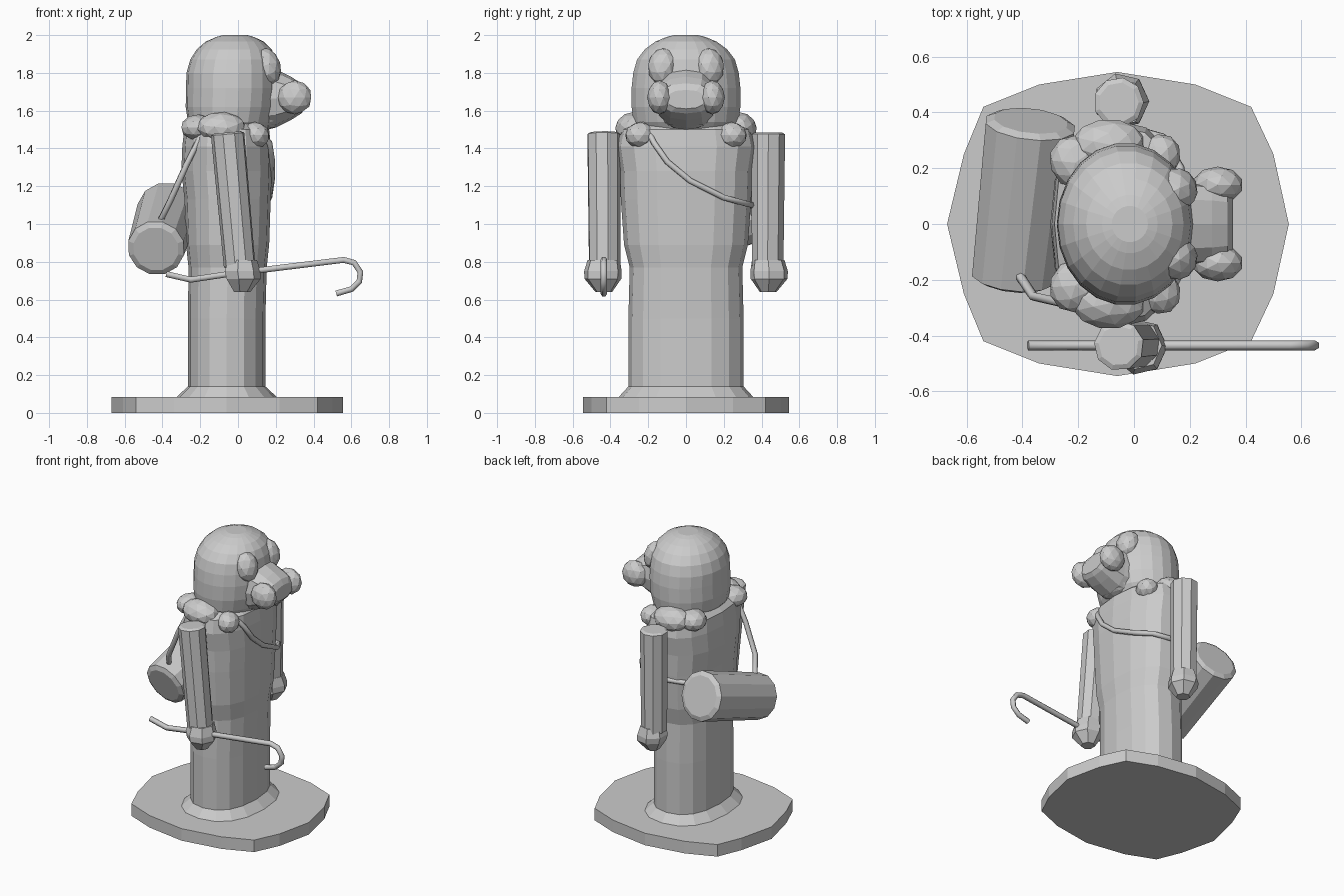
import bpy, bmesh, math
from mathutils import Vector, Matrix

if "Cube" in bpy.data.objects:
    bpy.data.objects.remove(bpy.data.objects["Cube"])


def finish(name, bm):
    bmesh.ops.recalc_face_normals(bm, faces=bm.faces)
    me = bpy.data.meshes.new(name)
    bm.to_mesh(me)
    bm.free()
    ob = bpy.data.objects.new(name, me)
    bpy.context.collection.objects.link(ob)
    return ob


def loft(name, rings, n=16, power=2.0, mat=Matrix.Identity(4), phase=0.0):
    """Stack of (super)elliptic rings given as (z, cx, rx, cy, ry)."""
    bm = bmesh.new()
    loops = []
    for z, cx, rx, cy, ry in rings:
        loop = []
        for i in range(n):
            a = 2 * math.pi * (i + phase) / n
            c, s = math.cos(a), math.sin(a)
            x = math.copysign(abs(c) ** (2 / power), c)
            y = math.copysign(abs(s) ** (2 / power), s)
            loop.append(bm.verts.new(mat @ Vector((cx + rx * x, cy + ry * y, z))))
        loops.append(loop)
    for a, b in zip(loops, loops[1:]):
        for i in range(n):
            j = (i + 1) % n
            bm.faces.new((a[i], a[j], b[j], b[i]))
    bm.faces.new(loops[0][::-1])
    bm.faces.new(loops[-1])
    return finish(name, bm)


def rod(name, p, q, r0, r1, n, chamfer):
    """Tapered, chamfered cylinder between two points."""
    p, q = Vector(p), Vector(q)
    d = q - p
    m = Matrix.Translation(p) @ d.to_track_quat('Z', 'Y').to_matrix().to_4x4()
    h, c = d.length, chamfer
    radii = [(0, r0 - c), (c * .5, r0), (h - c * .5, r1), (h, r1 - c)]
    return loft(name, [(z, 0, r, 0, r) for z, r in radii], n, 2, m, 0.5)


def blob(name, loc, scale, rot=(0, 0, 0), sub=2):
    bpy.ops.mesh.primitive_ico_sphere_add(subdivisions=sub, location=loc, rotation=rot)
    ob = bpy.context.object
    ob.name = name
    ob.scale = scale
    return ob


def tube(name, pts, r):
    cu = bpy.data.curves.new(name, 'CURVE')
    cu.dimensions = '3D'
    cu.bevel_depth = r
    cu.bevel_resolution = 1
    cu.use_fill_caps = True
    sp = cu.splines.new('POLY')
    sp.points.add(len(pts) - 1)
    for pt, co in zip(sp.points, pts):
        pt.co = (*co, 1)
    ob = bpy.data.objects.new(name, cu)
    bpy.context.collection.objects.link(ob)
    bpy.ops.object.select_all(action='DESELECT')
    ob.select_set(True)
    bpy.context.view_layer.objects.active = ob
    bpy.ops.object.convert(target='MESH')


# Round stand
half = [(.555, 0), (.50, .25), (.42, .42), (.22, .50), (-.06, .545),
        (-.34, .50), (-.54, .42), (-.61, .25), (-.67, 0)]
outline = half + [(x, -y) for x, y in half[-2:0:-1]]
bm = bmesh.new()
lower = [bm.verts.new((x, y, 0)) for x, y in outline]
f = bm.faces.new(lower)
ext = bmesh.ops.extrude_face_region(bm, geom=[f], use_keep_orig=True)
bmesh.ops.translate(bm, vec=(0, 0, .085),
                    verts=[v for v in ext['geom'] if isinstance(v, bmesh.types.BMVert)])
finish("stand", bm)

# Robe: flared foot, column and torso
loft("robe", [
    (.08, -.06, .27, 0, .36), (.14, -.06, .205, 0, .305),
    (.50, -.06, .205, 0, .305), (.77, -.055, .207, 0, .298),
    (.89, -.055, .22, 0, .328), (1.13, -.055, .228, 0, .345),
    (1.28, -.06, .24, 0, .35), (1.41, -.06, .235, 0, .37),
    (1.50, -.06, .225, 0, .35), (1.55, -.06, .17, 0, .25)], 16, 2.35)

# Hooded head
loft("head", [
    (1.49, -.04, .19, 0, .25), (1.54, -.04, .225, 0, .28),
    (1.62, -.035, .242, 0, .291), (1.72, -.03, .245, 0, .291),
    (1.80, -.03, .243, 0, .282), (1.87, -.025, .228, 0, .262),
    (1.925, -.02, .198, 0, .22), (1.965, -.017, .155, 0, .165),
    (1.99, -.015, .10, 0, .105), (2.0, -.015, .065, 0, .065)], 22)

# Muzzle (rings run along x), with cheeks, eyes and chin
swap = Matrix(((0, 0, 1, 0), (0, 1, 0, 0), (1, 0, 0, 0), (0, 0, 0, 1)))
loft("muzzle", [
    (.10, 1.66, .16, 0, .17), (.20, 1.665, .155, 0, .155),
    (.28, 1.665, .115, 0, .15), (.335, 1.665, .08, 0, .14),
    (.355, 1.66, .05, 0, .10)], 12, 2.4, swap)
blob("chin", (.17, 0, 1.575), (.13, .13, .07), (0, -.45, 0))
for s, side in ((1, "left"), (-1, "right")):
    blob("cheek_" + side, (.30, s * .14, 1.67), (.092, .066, .09))
    blob("eye_" + side, (.155, s * .125, 1.835), (.07, .078, .10), (0, -.3, s * .4))
    blob("collar_" + side, (-.09, s * .29, 1.515), (.13, .09, .075), (s * -.5, 0, 0))
    blob("collar_back_" + side, (-.21, s * .22, 1.51), (.09, .10, .07), (0, 0, s * .6))
    blob("collar_front_" + side, (.09, s * .24, 1.47), (.075, .085, .07), (0, 0, s * -.5))

    # Arms and hands: the right one swings slightly forward
    low = -.055 if s > 0 else .01
    rod("arm_" + side, (low, s * .432, .77), (-.055, s * .436, 1.485), .085, .09, 9, .018)
    h = low + .01
    loft("hand_" + side, [
        (.64, h, .045, s * .435, .045), (.71, h + .005, .095, s * .44, .10),
        (.75, h, .10, s * .44, .102), (.81, h, .08, s * .435, .088)], 7)

# Hooked stick
tube("stick", [(x, -.435, z) for x, z in (
    (-.38, .735), (-.25, .705), (-.05, .735), (.30, .778), (.56, .81), (.615, .795),
    (.648, .745), (.642, .695), (.60, .655), (.52, .632))], .018)

# Rolled pack
rod("pack", (-.435, -.205, .868), (-.37, .37, 1.07), .152, .165, 12, .03)

# Strap over one shoulder and under the other arm
tube("strap", [
    (-.42, -.17, 1.0), (-.36, -.26, 1.12), (-.27, -.28, 1.32), (-.15, -.28, 1.56),
    (.08, -.22, 1.53), (.165, -.17, 1.43), (.18, -.10, 1.33), (.178, .02, 1.23),
    (.165, .20, 1.14), (.10, .31, 1.11), (-.05, .352, 1.10), (-.22, .29, 1.09),
    (-.32, .25, 1.08)], .017)
